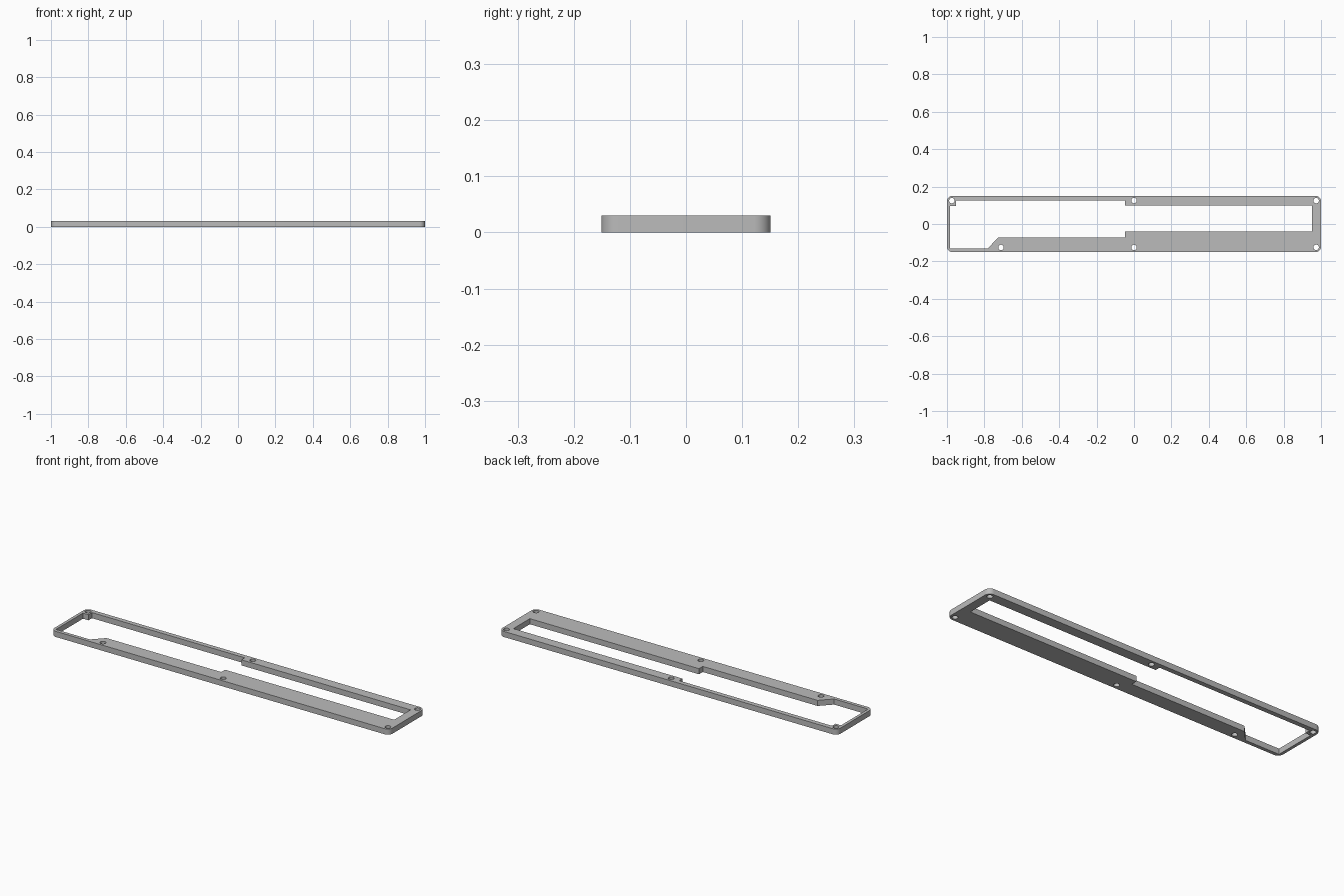
import bpy, bmesh
from math import pi, cos, sin

cube = bpy.data.objects.get("Cube")
if cube:
    bpy.data.objects.remove(cube, do_unlink=True)

HALF_X, HALF_Y, THICK, CORNER = 1.0, 0.151, 0.03, 0.03


def arc(cx, cy, radius, start, sweep, steps):
    return [(cx + radius * cos(start + sweep * i / steps),
             cy + radius * sin(start + sweep * i / steps)) for i in range(steps + 1)]


# Rounded outer outline
outline = []
for k, (sx, sy) in enumerate([(1, 1), (-1, 1), (-1, -1), (1, -1)]):
    outline += arc(sx * (HALF_X - CORNER), sy * (HALF_Y - CORNER), CORNER, k * pi / 2, pi / 2, 8)

# Stepped opening, with a boss in the back right corner and a slanted front shoulder
opening = [(-0.984, -0.132), (-0.783, -0.132), (-0.727, -0.073), (-0.048, -0.073),
           (-0.048, -0.041), (0.952, -0.041), (0.952, 0.098), (-0.048, 0.098),
           (-0.048, 0.126), (-0.952, 0.126), (-0.952, 0.096), (-0.984, 0.096)]

# Screw holes
centres = [(-0.974, 0.125), (0, 0.125), (0.974, 0.125),
           (-0.711, -0.125), (0, -0.125), (0.974, -0.125)]
holes = [arc(x, y, 0.0145, 0, 2 * pi, 24)[:-1] for x, y in centres]

# Fill the flat profile, then extrude it to a solid plate
bm = bmesh.new()
edges = []
for loop in [outline, opening] + holes:
    verts = [bm.verts.new((x, y, 0)) for x, y in loop]
    edges += [bm.edges.new((a, b)) for a, b in zip(verts, verts[1:] + verts[:1])]
bmesh.ops.triangle_fill(bm, edges=edges, use_beauty=True, normal=(0, 0, 1))
raised = bmesh.ops.extrude_face_region(bm, geom=bm.faces[:], use_keep_orig=True)
bmesh.ops.translate(bm, vec=(0, 0, THICK),
                    verts=[g for g in raised["geom"] if isinstance(g, bmesh.types.BMVert)])
bmesh.ops.recalc_face_normals(bm, faces=bm.faces[:])
mesh = bpy.data.meshes.new("frame_plate")
bm.to_mesh(mesh)
bm.free()

plate = bpy.data.objects.new("frame_plate", mesh)
bpy.context.collection.objects.link(plate)

# Grey finish
grey = bpy.data.materials.new("mid_grey")
grey.use_nodes = True
colour = (0.5, 0.5, 0.5, 1)
grey.diffuse_color = colour
grey.node_tree.nodes["Principled BSDF"].inputs["Base Color"].default_value = colour
mesh.materials.append(grey)

# Smooth rounded corners and hole walls, crisp edges elsewhere
bpy.ops.object.select_all(action='DESELECT')
plate.select_set(True)
bpy.context.view_layer.objects.active = plate
bpy.ops.object.shade_smooth_by_angle(angle=pi / 6)
